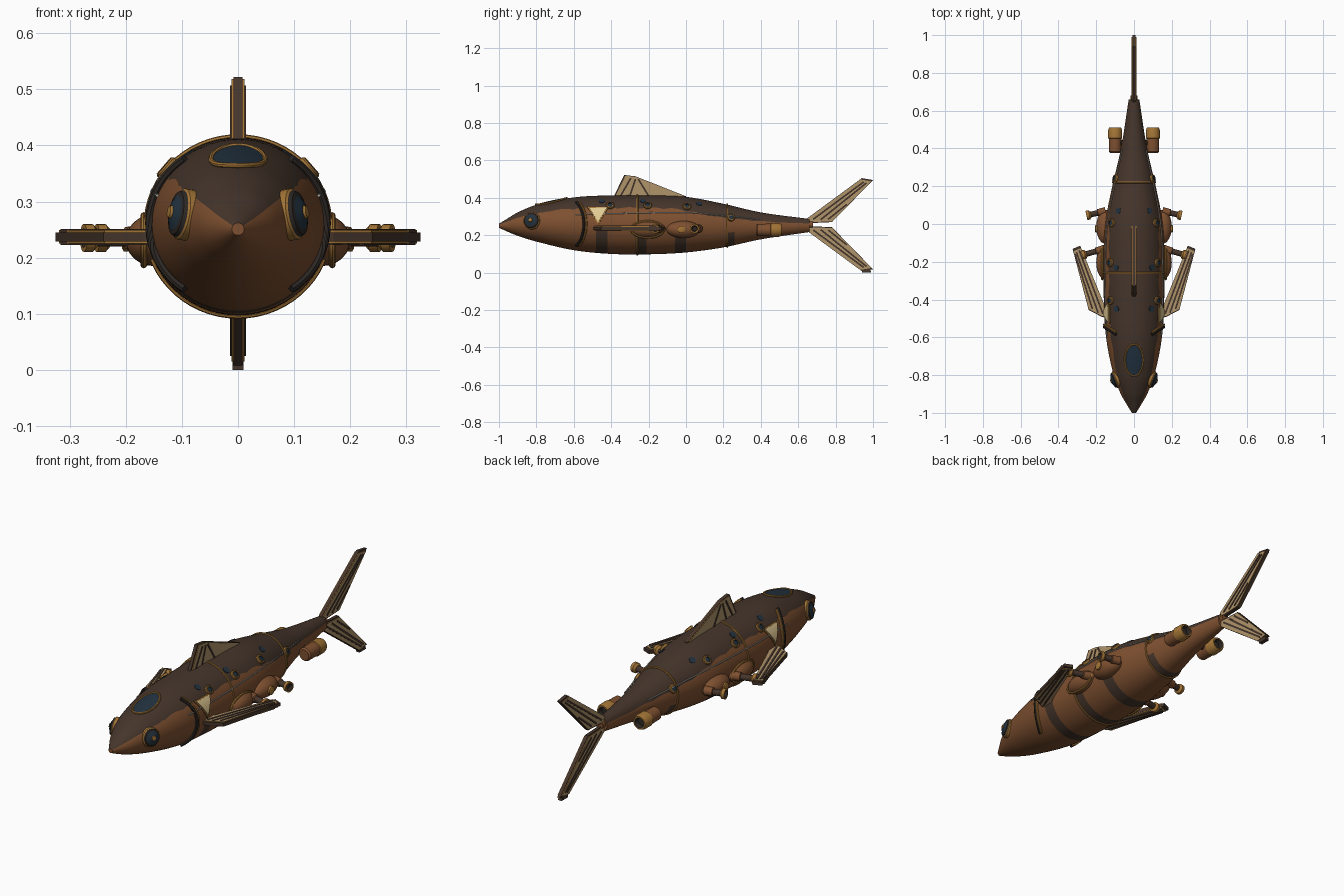
import bpy, bmesh, math
from mathutils import Vector

if "Cube" in bpy.data.objects:
    bpy.data.objects.remove(bpy.data.objects["Cube"])

def mat(name, hexa):
    m = bpy.data.materials.new(name)
    lin = [((int(hexa[i:i+2], 16) / 255 + .055) / 1.055) ** 2.4 for i in (0, 2, 4)]
    m.diffuse_color = (*lin, 1)
    m.use_nodes = True
    m.node_tree.nodes["Principled BSDF"].inputs["Base Color"].default_value = m.diffuse_color
    return m

COPPER, DARK = mat("copper_brown", "7E5030"), mat("dark_umber", "45352B")
BRASS, CANVAS = mat("brass", "A27436"), mat("canvas_tan", "B0946A")
IRON, GLASS = mat("iron_black", "2C2724"), mat("blue_glass", "22323F")
SILVER, CREAM = mat("silver", "A4A29C"), mat("cream", "E2CB94")

# hull profile: y, top z, bottom z, half width
PROFILE = [(-1, .262, .24, .011), (-.95, .292, .217, .042), (-.9, .322, .197, .07),
           (-.8, .362, .166, .108), (-.6, .402, .12, .148), (-.4, .413, .1, .16),
           (-.2, .413, .098, .162), (0, .405, .108, .153), (.2, .368, .135, .115),
           (.4, .322, .178, .069), (.66, .287, .217, .028)]

def section(y):
    """Smooth interpolation of the hull profile."""
    P = PROFILE
    y = min(max(y, -1), .66)
    i = max(k for k in range(len(P) - 1) if P[k][0] <= y)
    h = P[i+1][0] - P[i][0]
    t = (y - P[i][0]) / h
    def slope(k, c):
        a, b = P[max(k-1, 0)], P[min(k+1, len(P)-1)]
        return (b[c] - a[c]) / (b[0] - a[0])
    return [(2*t**3 - 3*t*t + 1) * P[i][c] + (t**3 - 2*t*t + t) * h * slope(i, c)
            + (3*t*t - 2*t**3) * P[i+1][c] + (t**3 - t*t) * h * slope(i+1, c) for c in (1, 2, 3)]

def raw(y, a):
    top, bot, w = section(y)
    return Vector((w * math.cos(a), y, (top + bot) / 2 + (top - bot) / 2 * math.sin(a)))

def normal(y, a):
    return (raw(y, a + .01) - raw(y, a - .01)).cross(raw(y - .01, a) - raw(y + .01, a)).normalized()

def surf(y, deg, off=0):
    a = math.radians(deg)
    n = normal(y, a)
    if n.dot(Vector((math.cos(a), 0, math.sin(a)))) < 0:
        n = -n
    return raw(y, a) + n * off, n

def finish(bm, name, mats, smooth=True, mirror=False):
    bmesh.ops.recalc_face_normals(bm, faces=bm.faces)
    me = bpy.data.meshes.new(name)
    bm.to_mesh(me)
    bm.free()
    for m in mats:
        me.materials.append(m)
    ob = bpy.data.objects.new(name, me)
    bpy.context.collection.objects.link(ob)
    if smooth:
        bpy.ops.object.select_all(action='DESELECT')
        ob.select_set(True)
        bpy.context.view_layer.objects.active = ob
        bpy.ops.object.shade_smooth_by_angle(angle=math.radians(40))
    if mirror:
        ob.modifiers.new("mirror", 'MIRROR').use_axis = (True, False, False)
    return ob

def loft(name, rings, mats, pick=None, closed=False, caps=True, mirror=False):
    """Skin a list of rings; pick(i, j) chooses the material."""
    bm = bmesh.new()
    R = [[bm.verts.new(p) for p in r] for r in rings]
    n = len(R[0])
    for i in range(len(R) if closed else len(R) - 1):
        A, B = R[i], R[(i+1) % len(R)]
        for j in range(n):
            f = bm.faces.new((A[j], A[(j+1) % n], B[(j+1) % n], B[j]))
            f.material_index = pick(i, j) if pick else 0
    if caps and not closed:
        bm.faces.new(R[0])
        bm.faces.new(R[-1]).material_index = pick(len(R) - 2, 0) if pick else 0
    return finish(bm, name, mats, True, mirror)

def circle(c, d, r, n, ref=Vector((.13, .2, 1))):
    u = d.cross(ref).normalized()
    v = d.cross(u).normalized()
    return [c + (u * math.cos(k * math.tau / n) + v * math.sin(k * math.tau / n)) * r for k in range(n)]

def tube(name, pts, r, m, closed=False, mirror=False, ref=Vector((.13, .2, 1)), n=8):
    N = len(pts)
    rings = []
    for i, p in enumerate(pts):
        a, b = (pts[i-1], pts[(i+1) % N]) if closed else (pts[max(i-1, 0)], pts[min(i+1, N-1)])
        rings.append(circle(p, (b - a).normalized(), r, n, ref))
    return loft(name, rings, [m], closed=closed, mirror=mirror)

def lathe(name, origin, axis, prof, mats, n=20, mirror=False):
    """prof: (distance, radius, material index of the segment that follows)."""
    d = Vector(axis).normalized()
    rings = [circle(Vector(origin) + d * h, d, r, n) for h, r, _ in prof]
    return loft(name, rings, mats, lambda i, j: prof[i][2], mirror=mirror)

def patch(name, outline, m, off, mirror=False, rings=5):
    """Thin plate lying on the hull, outline in (y, degrees)."""
    c = [sum(p[k] for p in outline) / len(outline) for k in (0, 1)]
    rows = []
    for s, o in [(1, -.004)] + [((rings - k) / rings, off) for k in range(rings)] + [(.02, off)]:
        rows.append([surf(c[0] + (p[0]-c[0]) * s, c[1] + (p[1]-c[1]) * s, o)[0] for p in outline])
    return loft(name, rows, [m], mirror=mirror)

# hull: dark scalloped back, copper belly, dark belly bands
LOW, UP = 20, 14
BANDS = [(-.48, -.42), (-.27, -.21), (-.06, 0), (.22, .26)]

def edge(y):
    t = min(max((y + .15) / .4, 0), 1)
    wave = 3.5 * abs(math.sin(y * 26)) if -.75 < y < .5 else 0
    return 33 - 15 * t * t * (3 - 2*t) + wave

def hull_ring(y):
    b = edge(y)
    right = [-90 + (b + 90) * k / LOW for k in range(LOW)] + [b + (90 - b) * k / UP for k in range(UP)]
    angs = right + [180 - a for a in [90] + right[:0:-1]]
    return [raw(y, math.radians(a)) for a in angs]

YS = [-1 + .01 * k for k in range(167)]
HALF = LOW + UP
def hull_mat(i, j):
    k = j if j < HALF else 2 * HALF - 1 - j
    y = YS[i] + .005
    return 1 if k >= LOW or (k < 13 and any(a < y < b for a, b in BANDS)) else 0
loft("hull", [hull_ring(y) for y in YS], [COPPER, DARK], hull_mat)

# brass hoops around the hull
for y in (-.26, .22):
    tube("hull_hoop", [surf(y, a, .001)[0] for a in range(0, 360, 6)], .005, BRASS, True, ref=Vector((0, 1, 0)))

# gill covers
def gill(off, dy):
    return [surf(-.545 + dy - .04 * (a / 52) ** 2, a, off)[0] for a in range(-52, 53, 4)]
tube("gill_edge", gill(.004, 0), .008, IRON, mirror=True)
tube("gill_trim", gill(.004, .012), .006, BRASS, mirror=True)

# cockpit window on the brow
win = []
for k in range(36):
    t = k * math.tau / 36
    y, x = -.72 + .083 * math.cos(t), .047 * math.sin(t)
    win.append((y, math.degrees(math.acos(x / section(y)[2]))))
patch("cockpit_glass", win, GLASS, .004)
tube("cockpit_frame", [surf(y, a, .003)[0] for y, a in win], .005, BRASS, True)

# eyes
p, n = surf(-.825, 9, -.02)
lathe("eye", p, n, [(0, .046, 0), (.022, .046, 0), (.025, .042, 1), (.032, .039, 1), (.034, .031, 2),
                    (.04, .02, 2), (.042, .012, 0), (.046, .01, 0), (.047, .003, 0)],
      [BRASS, IRON, GLASS], 28, True)

# portholes: raised row, and small flush row above
for y, a in ((-.405, 40), (-.205, 40), (.005, 40), (.24, 24)):
    p, n = surf(y, a, -.008)
    lathe("porthole", p, n, [(0, .022, 0), (.016, .022, 0), (.019, .019, 0), (.019, .014, 1),
                             (.014, .013, 1), (.014, .002, 1)], [BRASS, GLASS], 18, True)
for y in (-.45, -.23, .07):
    p, n = surf(y, 54, -.008)
    lathe("deck_light", p, n, [(0, .016, 0), (.01, .016, 0), (.01, .002, 0)], [GLASS], 14, True)

# lateral line cable and pennants
tube("side_cable", [surf(-.59 + .02 * k, 20 + .18 * k, .004)[0] for k in range(50)], .003, SILVER, mirror=True, n=6)
def pennant(top, half, low):
    c = [(-.47 - half, top), (-.47 + half, top), (-.47, low)]
    return [(c[i][0] + (c[(i+1) % 3][0] - c[i][0]) * k / 8, c[i][1] + (c[(i+1) % 3][1] - c[i][1]) * k / 8)
            for i in range(3) for k in range(8)]
patch("pennant_trim", pennant(36, .058, -1), BRASS, .005, True)
patch("pennant", pennant(33.5, .048, 4), CREAM, .008, True)

# fins: dark core, canvas panels with brass edges, dark ribs
def slab(name, pts, half, place, mats, mirror):
    bm = bmesh.new()
    A, B = ([bm.verts.new(place(u, v, t)) for u, v in pts] for t in (-half, half))
    bm.faces.new(A)
    bm.faces.new(B)
    for i in range(len(pts)):
        j = (i + 1) % len(pts)
        bm.faces.new((A[i], A[j], B[j], B[i])).material_index = len(mats) - 1
    finish(bm, name, mats, False, mirror)

def fin(name, pts, ribs, place, mirror=False):
    cu, cv = (sum(p[k] for p in pts) / len(pts) for k in (0, 1))
    slab(name + "_core", pts, .008, place, [DARK], mirror)
    slab(name + "_canvas", [(cu + (u-cu) * .95, cv + (v-cv) * .95) for u, v in pts], .012, place, [CANVAS, BRASS], mirror)
    for u0, v0, u1, v1 in ribs:
        d = Vector((v0 - v1, u1 - u0)).normalized() * .0045
        q = [(u0+d.x, v0+d.y), (u1+d.x, v1+d.y), (u1-d.x, v1-d.y), (u0-d.x, v0-d.y)]
        slab(name + "_rib", q, .0145, place, [DARK], mirror)

upright = lambda u, v, t: (t, u, v)
flat = lambda u, v, t: (u, v, .237 + t)
fin("dorsal_fin", [(-.39, .4), (-.33, .522), (-.27, .515), (0, .408), (0, .395)],
    [(-.35, .41, -.295, .505), (-.3, .41, -.27, .5), (-.2, .41, -.255, .5)], upright)
for name, f in (("upper_tail_fin", lambda z: z), ("lower_tail_fin", lambda z: .513 - z)):
    fin(name, [(u, f(v)) for u, v in ((.645, .288), (.94, .505), (1, .495), (.78, .27), (.645, .264))],
        [(a, f(b), c, f(d)) for a, b, c, d in ((.68, .285, .95, .485), (.72, .283, .965, .48), (.76, .285, .86, .365))],
        upright)
tube("tail_spine", [Vector((0, .62, .257)), Vector((0, .68, .257))], .02, COPPER, n=12)
slab("lower_tail_tip", [(.94, .0), (.99, .0), (.985, .02), (.94, .02)], .01, upright, [DARK], False)
fin("side_fin", [(.13, -.5), (.17, -.492), (.24, -.455), (.325, -.132), (.285, -.115), (.16, -.42), (.13, -.43)],
    [(.165, -.475, .29, -.14), (.19, -.47, .305, -.15), (.22, -.45, .312, -.16)], flat, True)

# gun sponsons with barrels
def bulge(name, y, ry):
    prof = [(-ry * math.cos(math.pi * (k + .1) / 16.2), math.sin(math.pi * (k + .1) / 16.2)) for k in range(17)]
    rings = [[Vector((.15 + .05 * s * math.cos(t * math.tau / 24), y + d, .231 + .046 * s * math.sin(t * math.tau / 24)))
              for t in range(24)] for d, s in prof]
    loft(name, rings, [COPPER], mirror=True)
bulge("rear_sponson", -.015, .09)
bulge("front_sponson", -.205, .09)
tube("sponson_rim", [Vector((.168, -.205 + .087 * math.cos(k * math.tau / 32), .231 + .044 * math.sin(k * math.tau / 32)))
                     for k in range(32)], .006, BRASS, True, True, ref=Vector((1, 0, 0)))
lathe("sponson_boss", (.19, -.025, .231), (1, 0, 0), [(0, .02, 0), (.014, .02, 0), (.017, .014, 0), (.017, .002, 0)],
      [BRASS], 16, True)
for y0, x1, y1 in ((.068, .252, .045), (-.13, .275, -.165)):
    a, b = Vector((.15, y0, .235)), Vector((x1, y1, .235))
    L = (b - a).length
    lathe("gun_barrel", a, b - a, [(0, .022, 1), (L * .4, .02, 1), (L * .42, .015, 0), (L - .025, .015, 2), (L - .016, .025, 2),
                                   (L, .025, 2), (L, .017, 3), (L - .012, .012, 3), (L - .012, .002, 3)],
          [DARK, COPPER, BRASS, IRON], 18, True)

# engine pods and struts
lathe("engine_pod", (.1, .375, .228), (0, 1, 0), [(0, .008, 0), (0, .026, 0), (.008, .033, 0), (.078, .034, 1), (.08, .038, 1),
      (.122, .037, 1), (.135, .032, 1), (.135, .025, 2), (.115, .02, 2), (.115, .002, 2)], [COPPER, BRASS, IRON], 20, True)
tube("engine_strut", [Vector((.03, .43, .235)), Vector((.1, .43, .23))], .014, IRON, mirror=True)
